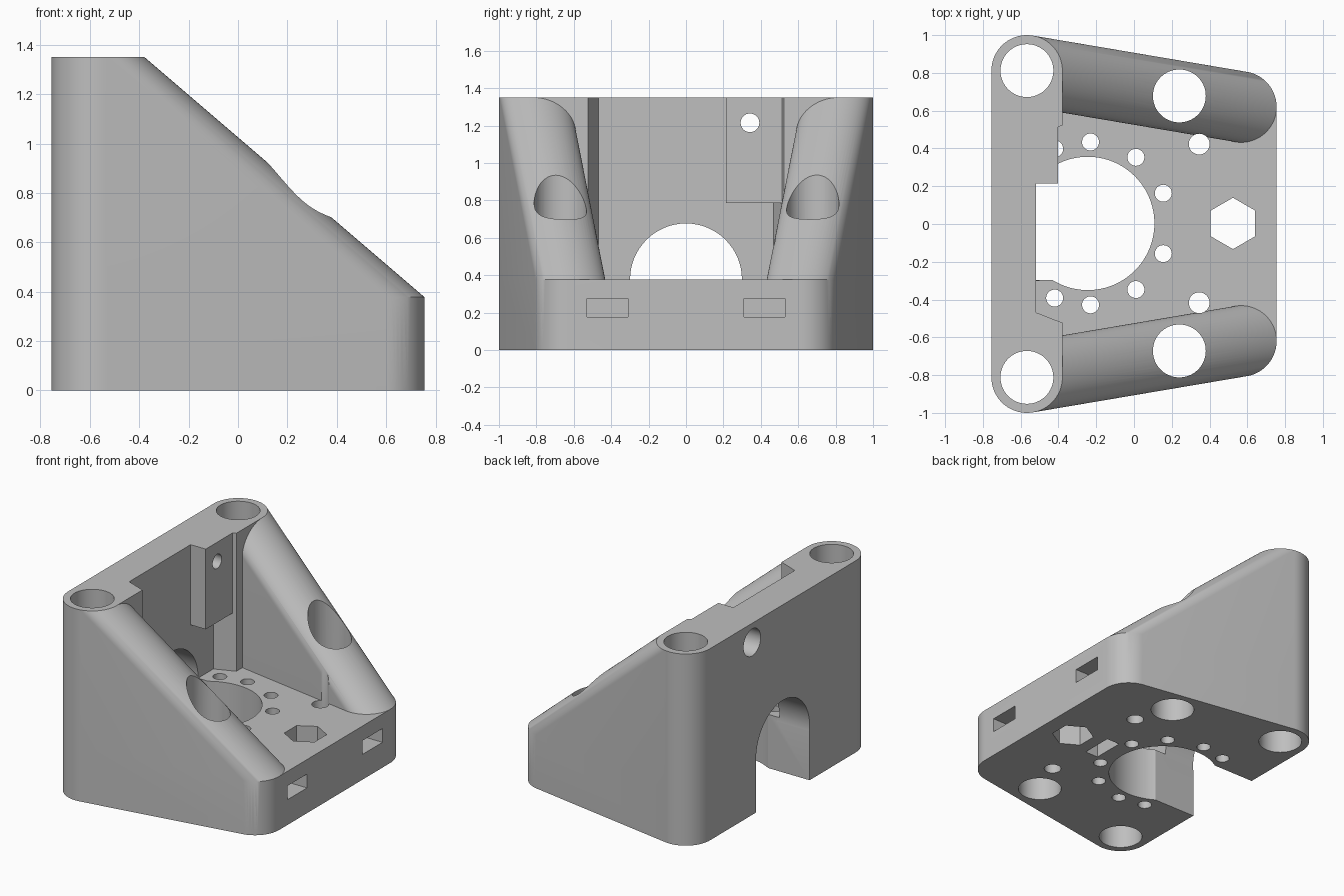
import bpy, bmesh, math

if "Cube" in bpy.data.objects:
    bpy.data.objects.remove(bpy.data.objects["Cube"])

SEG = 64
R = 0.188          # outer corner radius
H, BASE = 1.35, 0.378
OFF = 0.003        # small sideways offset of the floor holes

grey = bpy.data.materials.new("plain grey")
grey.diffuse_color = (0.52, 0.52, 0.52, 1)
grey.use_nodes = True
grey.node_tree.nodes["Principled BSDF"].inputs["Base Color"].default_value = grey.diffuse_color


def hull(name, pts):
    """Convex solid around a set of points."""
    bm = bmesh.new()
    for p in pts:
        bm.verts.new(p)
    res = bmesh.ops.convex_hull(bm, input=bm.verts[:])
    junk = set(res["geom_interior"]) | set(res["geom_unused"])
    bmesh.ops.delete(bm, geom=[g for g in junk if isinstance(g, bmesh.types.BMVert)], context='VERTS')
    bmesh.ops.dissolve_limit(bm, angle_limit=math.radians(0.5), verts=bm.verts[:], edges=bm.edges[:])
    bmesh.ops.recalc_face_normals(bm, faces=bm.faces[:])
    me = bpy.data.meshes.new(name)
    bm.to_mesh(me)
    bm.free()
    me.materials.append(grey)
    ob = bpy.data.objects.new(name, me)
    bpy.context.collection.objects.link(ob)
    return ob


def disc(x, y, z, r, n=SEG, start=0.0):
    return [(x + r * math.cos(start + 2 * math.pi * i / n),
             y + r * math.sin(start + 2 * math.pi * i / n), z) for i in range(n)]


def post(name, x, y, r, z0, z1, n=SEG, start=0.0):
    return hull(name, disc(x, y, z0, r, n, start) + disc(x, y, z1, r, n, start))


def rod_x(name, x0, x1, y, z, r, n=SEG):
    ring = disc(y, z, 0, r, n)
    return hull(name, [(x, a, b) for x in (x0, x1) for a, b, _ in ring])


def box(name, x0, x1, y0, y1, z0, z1):
    return hull(name, [(x, y, z) for x in (x0, x1) for y in (y0, y1) for z in (z0, z1)])


def combine(target, other, op):
    mod = target.modifiers.new(op, 'BOOLEAN')
    mod.operation, mod.solver, mod.object = op, 'EXACT', other
    bpy.context.view_layer.objects.active = target
    bpy.ops.object.modifier_apply(modifier=mod.name)
    bpy.data.objects.remove(other, do_unlink=True)


def cut(target, other):
    combine(target, other, 'DIFFERENCE')


CORNERS = [(-0.567, 0.812), (0.567, 0.62), (-0.567, -0.812), (0.567, -0.62)]

# Upright back wall with a tapered recess above the floor
body = box("motor_bracket", -0.755, -0.379, -0.812, 0.812, 0, H)
cut(body, hull("recess", [(x, s * y, z) for x, y in ((-0.52, 0.468), (-0.36, 0.53))
                          for s in (-1, 1) for z in (BASE, 1.5)]))
# Mounting block hanging on the wall
combine(body, box("mount_block", -0.6, -0.402, 0.215, 0.515, 0.785, H), 'UNION')

# Floor slab with rounded corners
combine(body, hull("base_slab", [p for x, y in CORNERS for z in (0, BASE)
                                 for p in disc(x, y, z, R)]), 'UNION')

# Sloping side walls with rounded ridges
for s in (1, -1):
    pts = []
    for x, y, top in ((-0.567, 0.812, H), (0.567, 0.62, BASE)):
        pts += disc(x, s * y, 0, R) + disc(x, s * y, top, R)
    combine(body, hull("side_wall", pts), 'UNION')

# Vertical bolt holes, front nut slots and ring of small holes
for s in (1, -1):
    cut(body, post("corner_bore", -0.567, s * 0.812, 0.14, -0.1, 1.5))
    cut(body, post("slope_bore", 0.24, s * 0.675 + OFF, 0.14, -0.1, 1.5))
    cut(body, post("clamp_hole", 0.345, s * 0.42 + OFF, 0.055, -0.1, 1.5, 32))
    cut(body, box("nut_slot", 0.235, 0.8, s * 0.42 - 0.11, s * 0.42 + 0.11, 0.178, 0.275))
    for x, y in ((-0.42, 0.395), (-0.23, 0.431), (0.01, 0.35), (0.155, 0.16)):
        cut(body, post("ring_hole", x, s * y + OFF, 0.045, -0.1, 0.5, 32))

# Large floor opening, arched slot through the back, hexagonal well, underside pocket
cut(body, post("floor_opening", -0.245, OFF, 0.353, -0.1, 0.5, 96))
cut(body, box("back_slot", -0.8, -0.3, -0.297, 0.297, -0.1, BASE + 0.005))
cut(body, rod_x("slot_arch", -0.8, -0.5, 0, BASE, 0.299))
cut(body, post("hex_well", 0.524, OFF, 0.136, -0.1, 0.5, 6, math.pi / 2))
cut(body, box("underside_pocket", 0.22, 0.32, -0.11, 0.11, -0.1, 0.28))

# Screw hole through the block with a wider recess at the back
cut(body, rod_x("screw_hole", -0.8, -0.3, 0.342, 1.215, 0.05, 32))
cut(body, rod_x("screw_recess", -0.8, -0.6, 0.342, 1.215, 0.095, 48))

# Smooth rounded surfaces, sharp edges kept
bpy.ops.object.select_all(action='DESELECT')
body.select_set(True)
bpy.context.view_layer.objects.active = body
bpy.ops.object.shade_smooth_by_angle(angle=math.radians(30))
